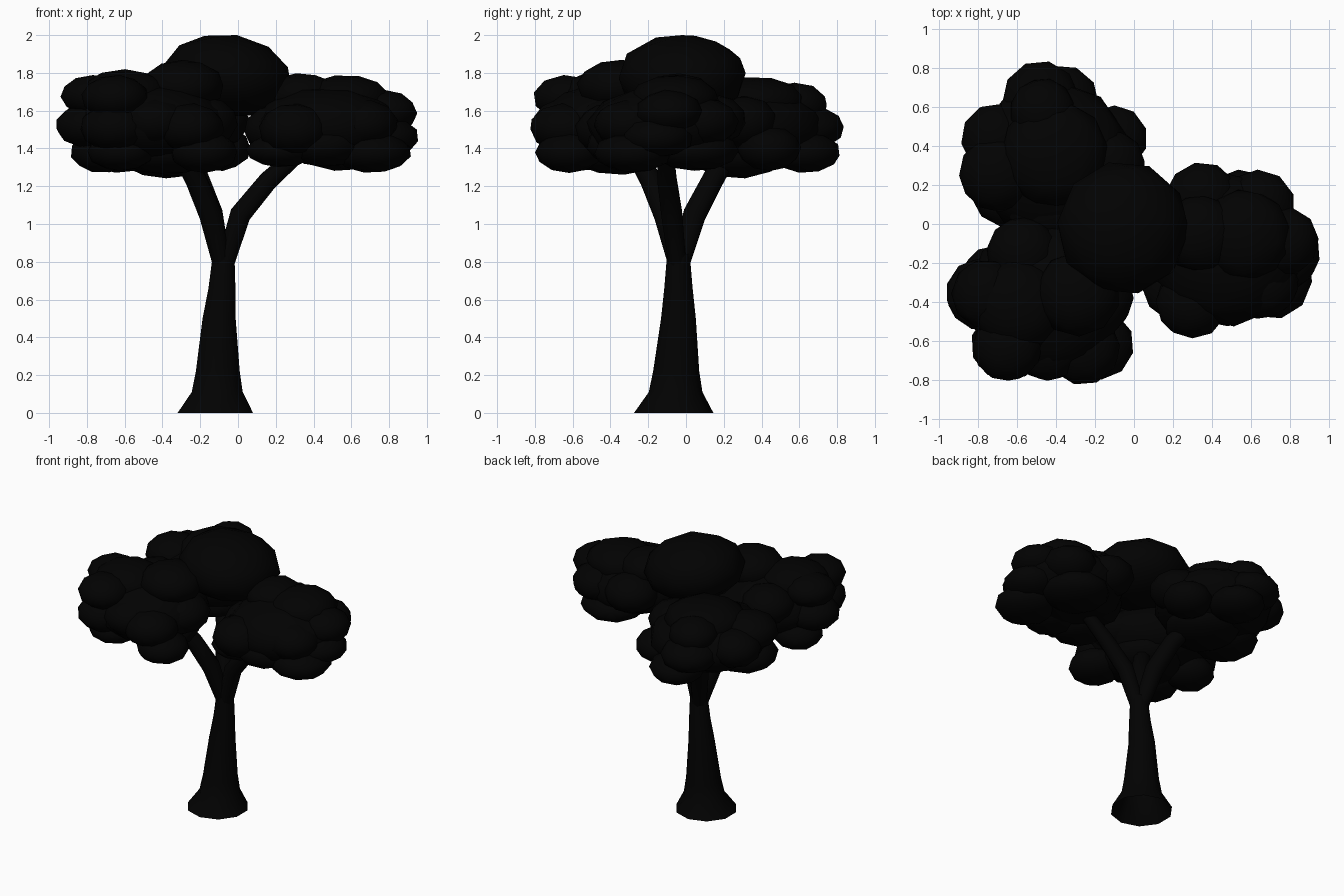
import bpy, bmesh, math, random
from mathutils import Vector, Matrix

random.seed(4)


def material(name, v):
    m = bpy.data.materials.new(name)
    m.diffuse_color = (v, v, v, 1)
    return m


BARK = material("dark_bark", 0.0005)
LEAF = material("dark_foliage", 0.0005)


def finish(name, bm, mat):
    bmesh.ops.recalc_face_normals(bm, faces=bm.faces)
    for f in bm.faces:
        f.smooth = True
    me = bpy.data.meshes.new(name)
    bm.to_mesh(me)
    bm.free()
    me.materials.append(mat)
    ob = bpy.data.objects.new(name, me)
    bpy.context.collection.objects.link(ob)
    return ob


def tube(name, pts, sides, level=False):
    """Tapered open tube through (x, y, z, radius) points."""
    bm = bmesh.new()
    rings = []
    for i, p in enumerate(pts):
        a, b = Vector(pts[max(i - 1, 0)][:3]), Vector(pts[min(i + 1, len(pts) - 1)][:3])
        d = Vector((0, 0, 1)) if level else (b - a).normalized()
        q = Vector((0, 0, 1)).rotation_difference(d)
        ring = []
        for k in range(sides):
            t = 2 * math.pi * (k + 0.5) / sides
            off = Vector((math.cos(t), math.sin(t), 0)) * p[3]
            ring.append(bm.verts.new(Vector(p[:3]) + q @ off))
        rings.append(ring)
    for r, s in zip(rings, rings[1:]):
        for k in range(sides):
            n = (k + 1) % sides
            bm.faces.new((r[k], r[n], s[n], s[k]))
    return finish(name, bm, BARK)


def foliage(name, blobs, tilt=0.0):
    """Clump of squashed icospheres given as (x, y, z, radius, half height)."""
    bm = bmesh.new()
    for x, y, z, r, h in blobs:
        mat = (Matrix.Translation((x, y, z))
               @ Matrix.Rotation(tilt, 4, 'Y')
               @ Matrix.Diagonal((r, r, h, 1))
               @ Matrix.Rotation(random.uniform(0, 6.28), 4, 'Z')
               @ Matrix.Rotation(random.uniform(0, 0.6), 4, 'X'))
        bmesh.ops.create_icosphere(bm, subdivisions=2, radius=1.0, matrix=mat)
    return finish(name, bm, LEAF)


# Flared, slightly leaning trunk
tube("trunk", [(-0.12, -0.065, 0, 0.21), (-0.11, -0.055, 0.11, 0.142),
               (-0.107, -0.052, 0.22, 0.122), (-0.1, -0.04, 0.5, 0.092),
               (-0.085, -0.04, 0.66, 0.075), (-0.076, -0.04, 0.84, 0.06)], 10, True)

# Three branches
tube("branch_back_left", [(-0.085, -0.03, 0.78, 0.05), (-0.14, 0.045, 1.05, 0.065),
                          (-0.21, 0.145, 1.24, 0.06), (-0.33, 0.26, 1.42, 0.045)], 8)
tube("branch_front_left", [(-0.085, -0.045, 0.78, 0.05), (-0.145, -0.11, 1.05, 0.065),
                           (-0.225, -0.19, 1.24, 0.06), (-0.33, -0.3, 1.42, 0.045)], 8)
tube("branch_right", [(-0.07, -0.045, 0.78, 0.05), (0.012, -0.075, 1.05, 0.06),
                      (0.16, -0.1, 1.23, 0.055), (0.35, -0.11, 1.4, 0.045)], 8)

# Crown blob, leaning down towards the right clump
foliage("foliage_top", [(-0.055, -0.02, 1.785, 0.345, 0.22)], 0.13)

# Back left clump
foliage("foliage_back_left", [
    (-0.42, 0.33, 1.51, 0.41, 0.21), (-0.41, 0.36, 1.65, 0.28, 0.13),
    (-0.47, 0.58, 1.63, 0.17, 0.12), (-0.48, 0.64, 1.51, 0.2, 0.12),
    (-0.37, 0.63, 1.38, 0.19, 0.11), (-0.71, 0.44, 1.54, 0.18, 0.13),
    (-0.7, 0.26, 1.6, 0.2, 0.13), (-0.62, 0.2, 1.39, 0.23, 0.12),
    (-0.1, 0.44, 1.4, 0.17, 0.12), (-0.13, 0.3, 1.54, 0.19, 0.14),
    (-0.38, 0.27, 1.37, 0.26, 0.13), (-0.45, 0.12, 1.53, 0.23, 0.13)])

# Front left clump
foliage("foliage_front_left", [
    (-0.45, -0.38, 1.53, 0.41, 0.22), (-0.29, -0.36, 1.73, 0.22, 0.14),
    (-0.6, -0.42, 1.69, 0.24, 0.13), (-0.57, -0.15, 1.6, 0.19, 0.14),
    (-0.76, -0.36, 1.68, 0.18, 0.11), (-0.78, -0.36, 1.52, 0.19, 0.12),
    (-0.65, -0.63, 1.67, 0.18, 0.12), (-0.65, -0.62, 1.51, 0.19, 0.13),
    (-0.44, -0.62, 1.54, 0.19, 0.13), (-0.26, -0.64, 1.51, 0.19, 0.13),
    (-0.18, -0.62, 1.38, 0.18, 0.11), (-0.2, -0.38, 1.54, 0.2, 0.14),
    (-0.72, -0.28, 1.38, 0.17, 0.11), (-0.62, -0.55, 1.38, 0.18, 0.1),
    (-0.38, -0.36, 1.38, 0.27, 0.12)])

# Right clump
foliage("foliage_right", [
    (0.48, -0.13, 1.52, 0.4, 0.21), (0.35, 0.13, 1.55, 0.19, 0.14),
    (0.34, -0.05, 1.68, 0.2, 0.12), (0.57, -0.06, 1.66, 0.24, 0.13),
    (0.64, 0.09, 1.54, 0.19, 0.13), (0.77, -0.09, 1.59, 0.18, 0.12),
    (0.77, -0.15, 1.46, 0.19, 0.11), (0.71, -0.28, 1.38, 0.21, 0.11),
    (0.66, -0.3, 1.53, 0.19, 0.13), (0.3, -0.4, 1.5, 0.19, 0.14),
    (0.23, -0.31, 1.39, 0.19, 0.09), (0.21, -0.15, 1.5, 0.18, 0.13),
    (0.46, -0.32, 1.42, 0.21, 0.12), (0.55, 0.05, 1.39, 0.23, 0.11)])
